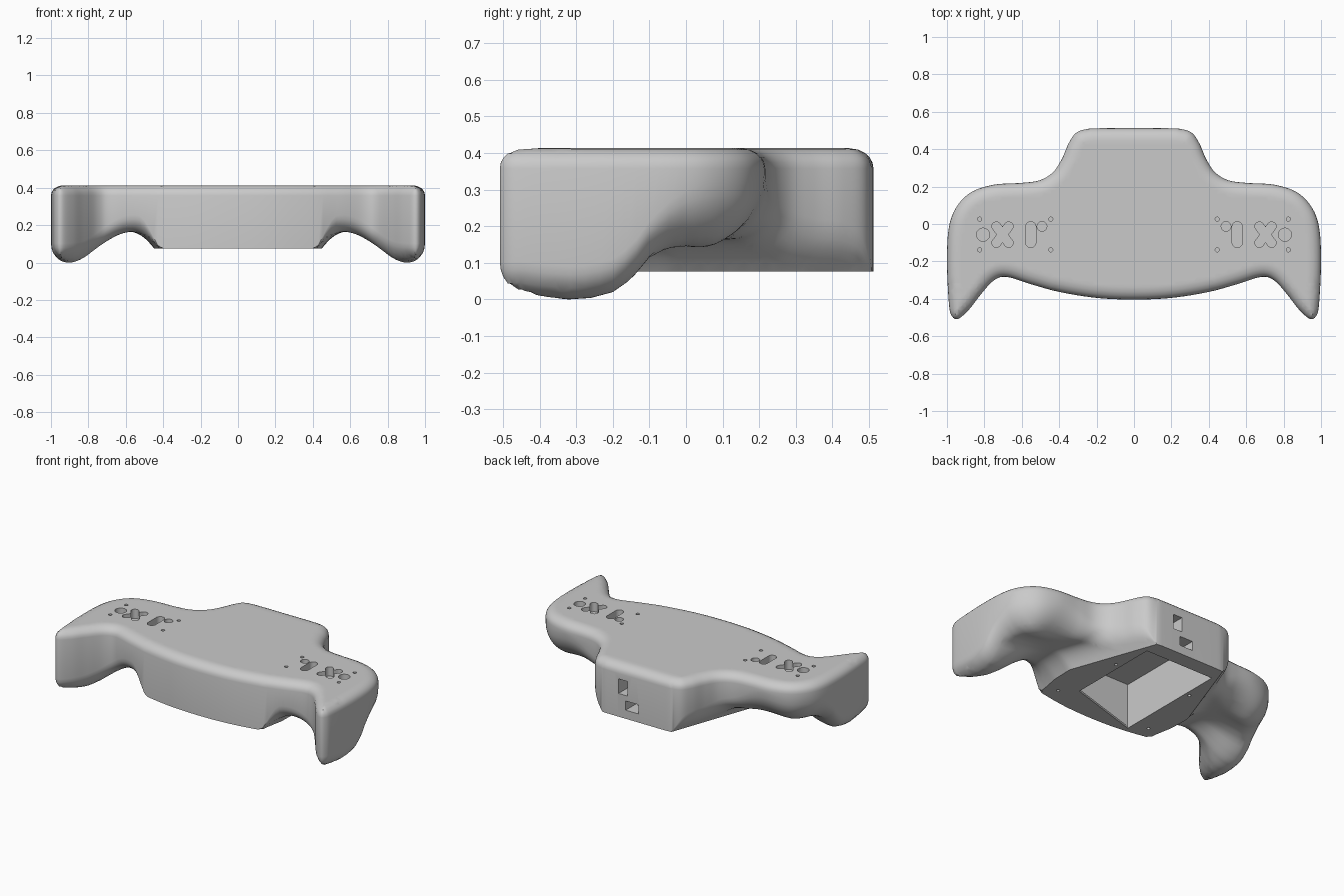
import bpy, bmesh, math
from mathutils import Vector, Matrix
from mathutils.geometry import delaunay_2d_cdt

if "Cube" in bpy.data.objects:
    bpy.data.objects.remove(bpy.data.objects["Cube"])

TOP = 0.413
FLAT = 0.076


def smooth(u):
    u = min(max(u, 0), 1)
    return u * u * (3 - 2 * u)


def ease_out(u):
    return 1 - (1 - min(max(u, 0), 1)) ** 2


def table(knots, y):
    if y <= knots[0][0]:
        return knots[0][1]
    for (a, p), (b, q) in zip(knots, knots[1:]):
        if y <= b:
            return p + (q - p) * (y - a) / (b - a)
    return knots[-1][1]


# Plan outline of one half, front centre to back centre
half = [(0, -.404), (.2, -.395), (.4, -.363), (.55, -.322), (.68, -.283), (.75, -.302),
        (.82, -.378), (.88, -.455), (.94, -.507), (.975, -.49), (.99, -.42), (1, -.2),
        (.99, -.02), (.95, .09), (.87, .17), (.75, .21), (.6, .22), (.5, .235),
        (.43, .28), (.385, .35), (.35, .43), (.31, .487), (.25, .508), (.18, .512), (0, .512)]
loop = [Vector(p) for p in half] + [Vector((-x, y)) for x, y in half[-2:0:-1]]


def spline(pts, steps):
    out, n = [], len(pts)
    for i in range(n):
        a, b, c, d = (pts[(i + k) % n] for k in (-1, 0, 1, 2))
        for s in range(steps):
            t = s / steps
            out.append(b + (c - a) * t / 2 + (2 * a - 5 * b + 4 * c - d) * t * t / 2
                       + (3 * b - a - 3 * c + d) * t ** 3 / 2)
    return out


outline = spline(loop, 6)
COUNT = len(outline)
segments = [(p, outline[(i + 1) % COUNT] - p) for i, p in enumerate(outline)]


def edge_distance(p):
    best = 9
    for a, s in segments:
        r = p - a
        t = min(max(r.dot(s) / s.length_squared, 0), 1)
        best = min(best, (r - s * t).length_squared)
    return math.sqrt(best)


def inside(p):
    hit = False
    for a, s in segments:
        if (a.y > p.y) != (a.y + s.y > p.y) and p.x < a.x + s.x * (p.y - a.y) / s.y:
            hit = not hit
    return hit


# Underside: flat middle, finger grooves, drooping grips
def flat_width(y):
    return table([(-.41, .412), (-.3, .425), (-.19, .446), (-.05, .45), (.51, .25)], y)


def grip_height(y):
    return table([(-.5, .012), (-.45, .014), (-.4, .007), (-.32, 0), (-.26, .004),
                  (-.2, .02), (-.15, .055), (-.1, .115), (-.05, .14), (0, .143),
                  (.08, .124), (.15, .12)], y)


def fillet(d, r):
    return 0 if r <= 0 or d >= r else r - math.sqrt(r * r - (r - d) ** 2)


def underside(x, y, d):
    x = abs(x)
    t = x - flat_width(y)
    if t <= 1e-4:
        return FLAT
    groove = FLAT + .088 * ease_out(t / .13)
    z = groove + (grip_height(y) - groove) * smooth((x - .57) / .33)
    radius = .09 + .11 * smooth((y + .15) / .27) * smooth((x - .45) / .3)
    return z + fillet(d, radius * smooth(t / .11))


def topside(d):
    return TOP - .055 * fillet(d / .066, 1)


# Sample points: outline, inset rings, inner grid, crease of the flat
def clear_of_crease(q):
    return abs(abs(q.x) - flat_width(q.y)) > .007


points = list(outline)
for inset in (.003, .01, .022, .042, .066):
    for i, p in enumerate(outline):
        s = (outline[(i + 1) % COUNT] - outline[i - 1]).normalized()
        q = p + Vector((-s.y, s.x)) * inset
        if edge_distance(q) > inset * .93 and clear_of_crease(q):
            points.append(q)
STEP = .02
rows = [j * STEP for j in range(-25, 26)]
for y in rows:
    for i in range(-49, 50):
        q = Vector((i * STEP, y))
        margin = .02 if abs(q.x) > .78 and y < -.3 else .074
        if clear_of_crease(q) and edge_distance(q) > margin and inside(q):
            points.append(q)
creases = []
for side in (-1, 1):
    line = [q for q in (Vector((side * flat_width(y), y)) for y in rows) if inside(q)]
    start = len(points)
    points += line
    creases += [(start + k, start + k + 1) for k in range(len(line) - 1)]

flat_verts, _, tris, *_ = delaunay_2d_cdt(points, creases, [list(range(COUNT))], 1, 1e-5)

# Solid shell from the top sheet, bottom sheet and side wall
bm = bmesh.new()
upper, lower = [], []
for p in flat_verts:
    d = edge_distance(p)
    if d < 1e-4:
        d = 0
    upper.append(bm.verts.new((p.x, p.y, topside(d))))
    lower.append(bm.verts.new((p.x, p.y, underside(p.x, p.y, d))))
edges = set()
for f in tris:
    bm.faces.new([upper[i] for i in f])
    bm.faces.new([lower[i] for i in reversed(f)])
    edges.update(zip(f, list(f[1:]) + [f[0]]))
for a, b in edges:
    if (b, a) not in edges:
        bm.faces.new((upper[b], upper[a], lower[a], lower[b]))
bmesh.ops.delete(bm, geom=[v for v in bm.verts if not v.link_faces], context='VERTS')
bmesh.ops.recalc_face_normals(bm, faces=bm.faces)


def make_object(name, mesh_data):
    mesh = bpy.data.meshes.new(name)
    mesh_data.to_mesh(mesh)
    mesh_data.free()
    obj = bpy.data.objects.new(name, mesh)
    bpy.context.collection.objects.link(obj)
    return obj


body = make_object("controller_body", bm)
grey = bpy.data.materials.new("plain grey")
grey.use_nodes = True
colour = (.59, .59, .59, 1)
grey.diffuse_color = colour
grey.node_tree.nodes["Principled BSDF"].inputs["Base Color"].default_value = colour
body.data.materials.append(grey)

# Cutters
cut = bmesh.new()


def prism(ring, z0, z1):
    n = len(ring)
    low = [cut.verts.new((*v, z0)) for v in ring]
    high = [cut.verts.new((*v, z1)) for v in ring]
    cut.faces.new(low[::-1])
    cut.faces.new(high)
    for k in range(n):
        cut.faces.new((low[k], low[(k + 1) % n], high[(k + 1) % n], high[k]))


def slot(x, y, radius, z0, z1, length=0, angle=0):
    """Round-ended prism; a plain cylinder when length is zero."""
    ring = []
    for k in range(24):
        a = 2 * math.pi * (k + .5) / 24
        v = Vector((radius * math.cos(a) + math.copysign(length / 2, math.cos(a)),
                    radius * math.sin(a)))
        v.rotate(Matrix.Rotation(angle, 2))
        ring.append(v + Vector((x, y)))
    prism(ring, z0, z1)


def box(centre, size):
    bmesh.ops.create_cube(cut, size=1, matrix=Matrix.Translation(centre)
                          @ Matrix.Diagonal((*size, 1)))


FLOOR, ABOVE = TOP - .06, TOP + .05
for side in (-1, 1):
    # button openings
    slot(side * .807, -.057, .035, FLOOR, ABOVE)
    slot(side * .492, -.013, .026, FLOOR, ABOVE)
    slot(side * .552, -.057, .027, FLOOR, ABOVE, .085, math.pi / 2)
    for lean in (-1, 1):
        slot(side * .703, -.057, .024, FLOOR, ABOVE, .11, lean * .93)
    # small screw holes, above and below
    for x in (.445, .825):
        for y in (.026, -.138):
            slot(side * x, y, .011, FLOOR, ABOVE)
    slot(side * .345, -.28, .01, -.05, .15)
    slot(side * .28, .17, .01, -.05, .15)
# slanted opening into the electronics bay, and two ports in the back wall
prism([(-.25, -.355), (.245, -.205), (.245, .41), (-.25, .41)], -.05, .2)
box((0, .0275, .23), (.5, .765, .28))
box((.096, .47, .275), (.065, .2, .095))
box((.03, .47, .162), (.094, .2, .06))

cutter = make_object("opening_cutter", cut)
cutter.hide_render = True
mod = body.modifiers.new("openings", 'BOOLEAN')
mod.operation = 'DIFFERENCE'
mod.solver = 'EXACT'
mod.use_self = True
mod.object = cutter
bpy.ops.object.select_all(action='DESELECT')
body.select_set(True)
bpy.context.view_layer.objects.active = body
bpy.ops.object.modifier_apply(modifier=mod.name)
bpy.data.objects.remove(cutter)
bpy.ops.object.shade_smooth_by_angle(angle=math.radians(35))
